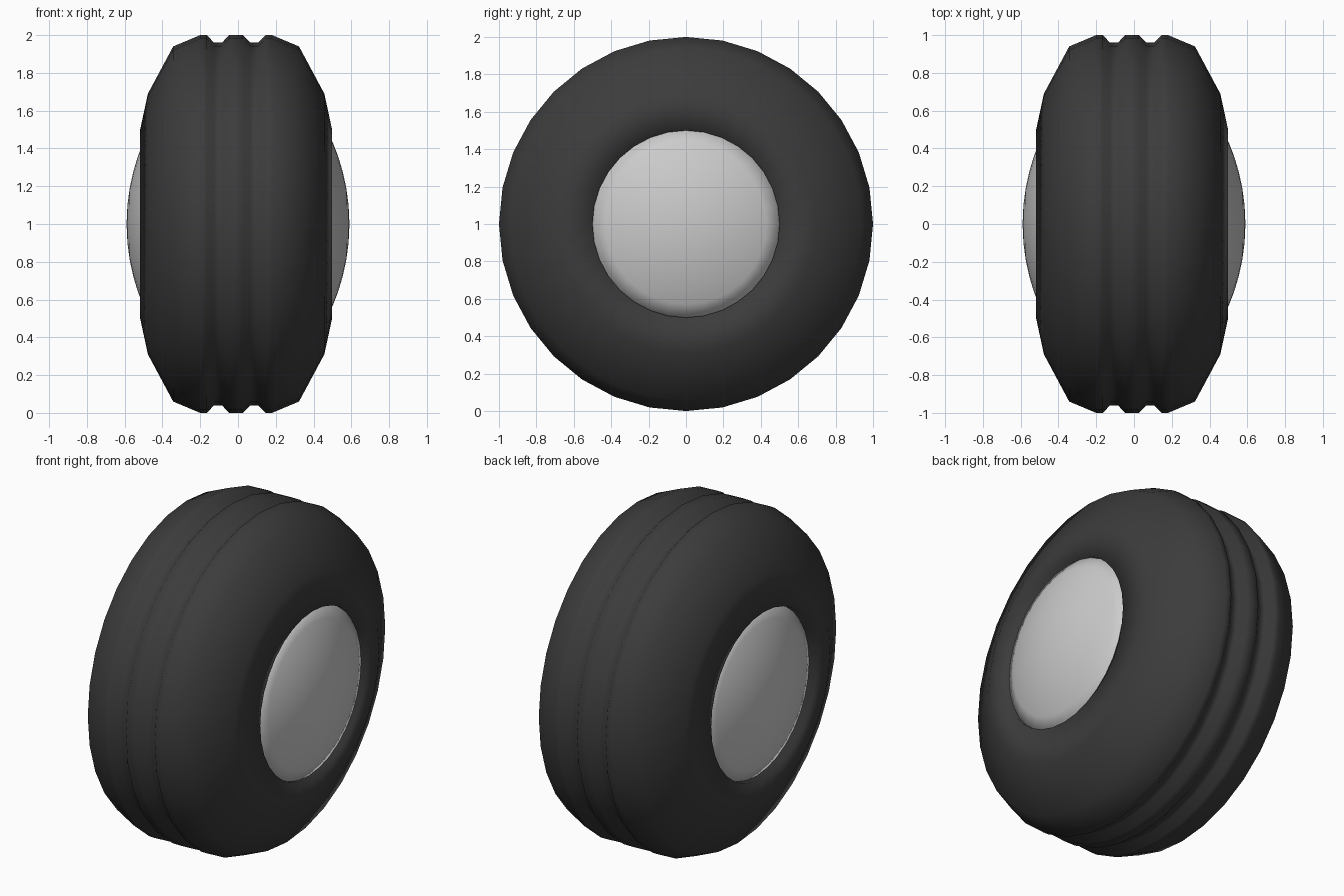
import bpy, bmesh, math

if "Cube" in bpy.data.objects:
    bpy.data.objects.remove(bpy.data.objects["Cube"])

SIDES = 32
CENTRE_Z = 1.0


def lathe(name, profile, closed=False):
    """Revolve (x, radius) points around the horizontal wheel axis."""
    bm = bmesh.new()
    rings = []
    for x, r in profile:
        if r == 0:
            rings.append([bm.verts.new((x, 0, 0))] * SIDES)
        else:
            rings.append([bm.verts.new((x, r * math.sin(2 * math.pi * i / SIDES),
                                        r * math.cos(2 * math.pi * i / SIDES)))
                          for i in range(SIDES)])
    pairs = list(zip(rings, rings[1:]))
    if closed:
        pairs.append((rings[-1], rings[0]))
    for a, b in pairs:
        for i in range(SIDES):
            j = (i + 1) % SIDES
            corners = list(dict.fromkeys((a[i], a[j], b[j], b[i])))
            bm.faces.new(corners)
    bmesh.ops.recalc_face_normals(bm, faces=bm.faces)
    mesh = bpy.data.meshes.new(name)
    bm.to_mesh(mesh)
    bm.free()
    for p in mesh.polygons:
        p.use_smooth = True
    obj = bpy.data.objects.new(name, mesh)
    obj.location.z = CENTRE_Z
    bpy.context.collection.objects.link(obj)
    return obj


# Tyre: half section with one tread groove, mirrored about its middle
MID = -0.01
half = [(0.037, 1.0), (0.075, 0.96), (0.117, 0.96), (0.155, 1.0),
        (0.19, 1.0), (0.333, 0.94), (0.467, 0.69), (0.508, 0.5)]
section = [(MID - x, r) for x, r in reversed(half)] + [(MID + x, r) for x, r in half]
tyre = lathe("tyre", section, closed=True)
rubber = bpy.data.materials.new("dark_rubber")
rubber.diffuse_color = (0.045, 0.045, 0.045, 1)
rubber.use_nodes = True
rubber.node_tree.nodes["Principled BSDF"].inputs["Base Color"].default_value = rubber.diffuse_color
tyre.data.materials.append(rubber)

# Hub: one lens shape whose domed faces show on both sides
R = 1.1
radii = [0, 0.1, 0.19, 0.28, 0.36, 0.43, 0.5]
dome = [(0.59 - (R - math.sqrt(R * R - r * r)), r) for r in radii]
lathe("hub", dome + [(-x, r) for x, r in reversed(dome)])
